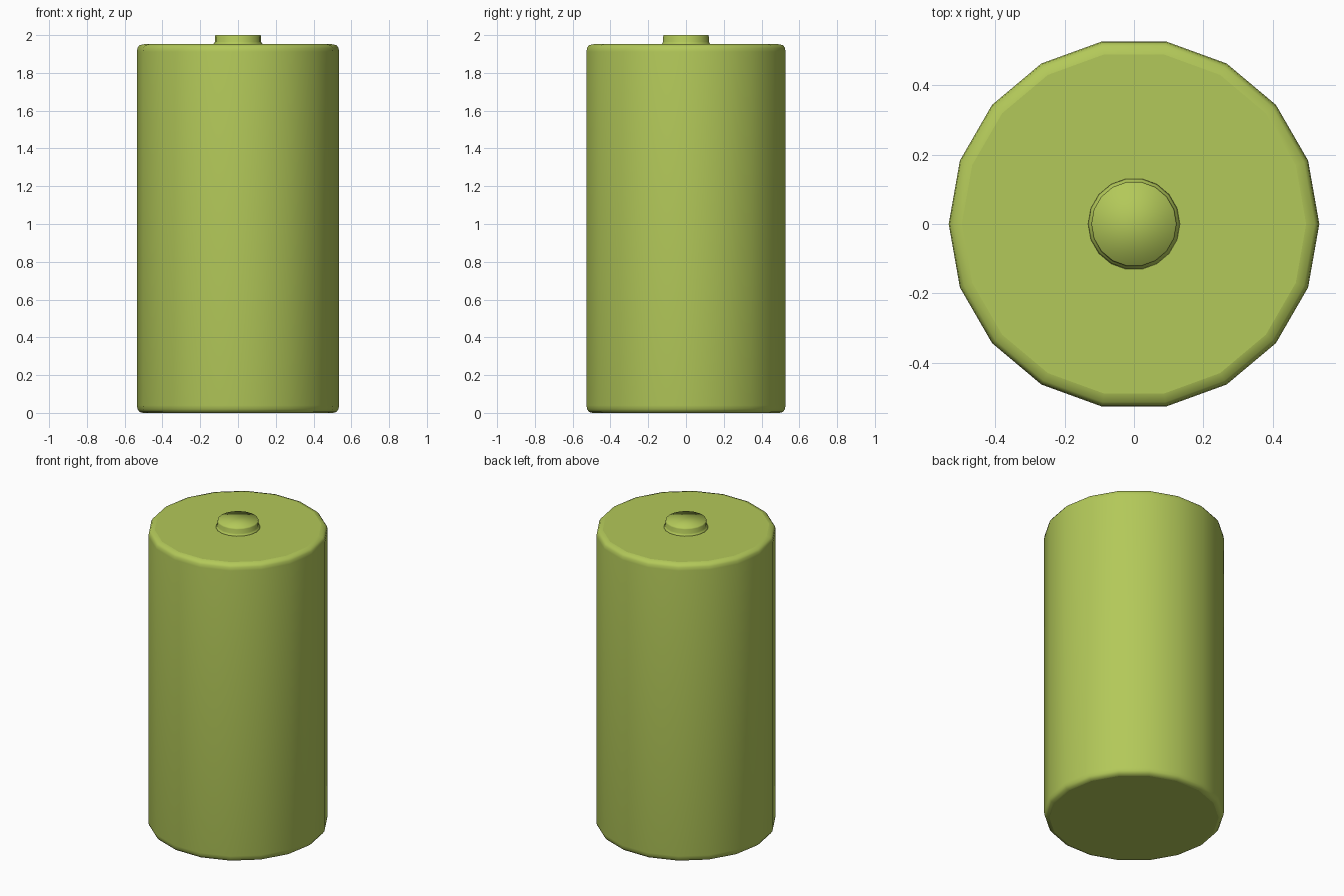
import bpy, bmesh
from math import cos, sin, tau

if "Cube" in bpy.data.objects:
    bpy.data.objects.remove(bpy.data.objects["Cube"])

SIDES = 18

mat = bpy.data.materials.new("lime_green")
mat.diffuse_color = (0.45, 0.58, 0.10, 1)
mat.use_nodes = True
mat.node_tree.nodes["Principled BSDF"].inputs["Base Color"].default_value = mat.diffuse_color


def lathe(name, profile, flat_caps):
    """Revolve an (r, z) profile, listed bottom to top, and cap both ends."""
    bm = bmesh.new()
    rings = [[bm.verts.new((r * cos(tau * i / SIDES), r * sin(tau * i / SIDES), z))
              for i in range(SIDES)] for r, z in profile]
    for lo, hi in zip(rings, rings[1:]):
        for i in range(SIDES):
            j = (i + 1) % SIDES
            bm.faces.new((lo[i], lo[j], hi[j], hi[i])).smooth = True
    for ring in (rings[0][::-1], rings[-1]):
        bm.faces.new(ring).smooth = not flat_caps
    mesh = bpy.data.meshes.new(name)
    bm.to_mesh(mesh)
    bm.free()
    mesh.materials.append(mat)
    obj = bpy.data.objects.new(name, mesh)
    bpy.context.collection.objects.link(obj)
    return obj


# Main casing with rounded rims
lathe("battery_casing", [
    (0.503, 0.0), (0.522, 0.005), (0.532, 0.02), (0.535, 0.04),
    (0.535, 1.912), (0.532, 1.932), (0.522, 1.946), (0.497, 1.952)], True)

# Small contact button with a flared foot
lathe("contact_button", [
    (0.134, 1.951), (0.127, 1.956), (0.123, 1.965),
    (0.123, 1.992), (0.120, 2.0)], False)
